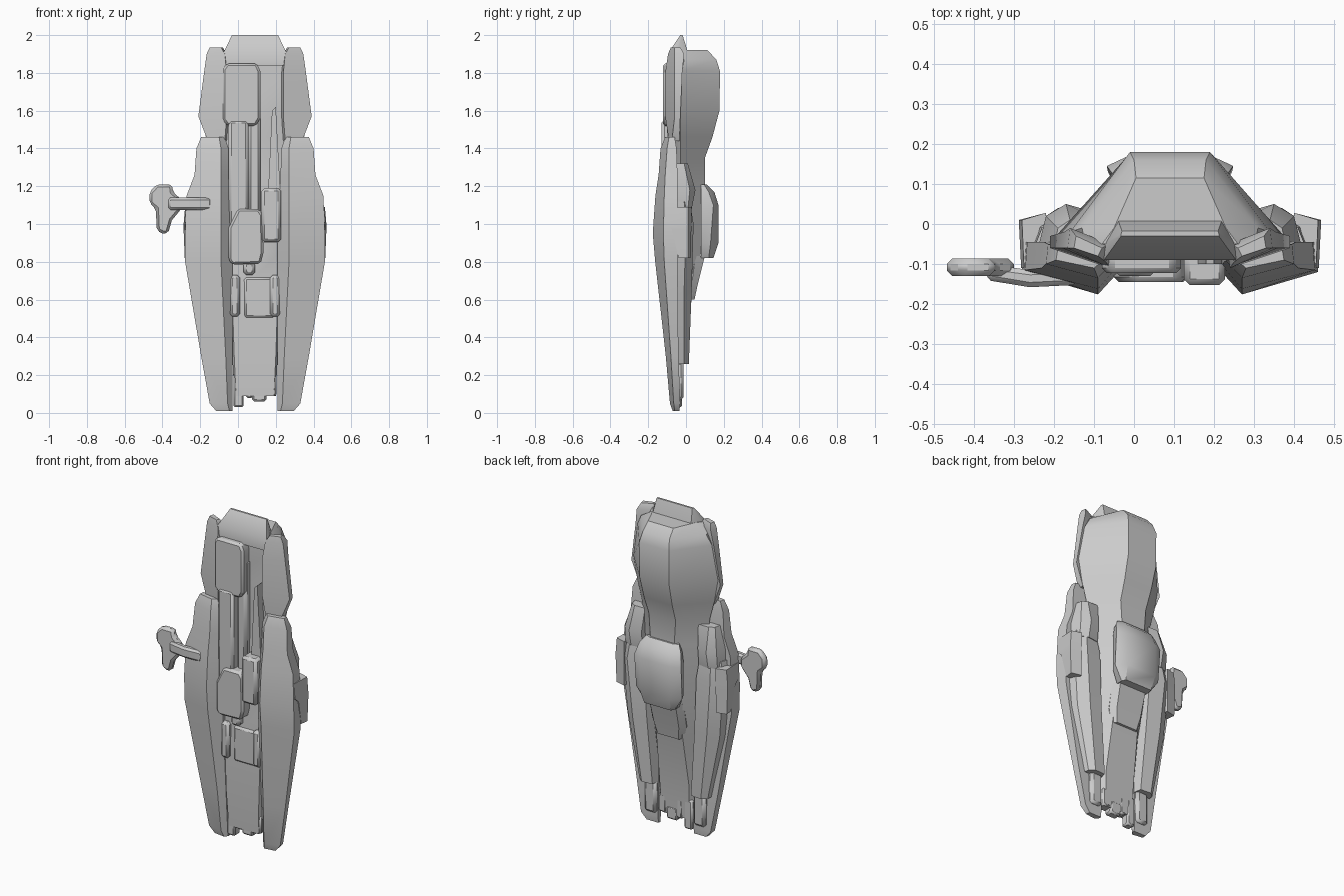
import bpy, bmesh

CX = 0.09  # ship axis; the side boom offsets the hull from x = 0


def finish(name, bm, x=0.0, mirror=False, bevel=0.0):
    bmesh.ops.recalc_face_normals(bm, faces=bm.faces)
    me = bpy.data.meshes.new(name)
    bm.to_mesh(me)
    bm.free()
    ob = bpy.data.objects.new(name, me)
    bpy.context.collection.objects.link(ob)
    ob.location.x = x
    if bevel:
        b = ob.modifiers.new("bevel", 'BEVEL')
        b.width = bevel
        b.segments = 1
        b.limit_method = 'ANGLE'
        b.angle_limit = 0.6
    if mirror:
        ob.modifiers.new("mirror", 'MIRROR')
    bpy.ops.object.select_all(action='DESELECT')
    ob.select_set(True)
    bpy.context.view_layer.objects.active = ob
    bpy.ops.object.shade_smooth_by_angle(angle=0.6)
    return ob


def loft(name, sections, **kw):
    """Skin closed (x, y) outlines stacked at heights z."""
    bm = bmesh.new()
    rings = [[bm.verts.new((x, y, z)) for x, y in pts] for z, pts in sections]
    for a, b in zip(rings, rings[1:]):
        for i in range(len(a)):
            j = (i + 1) % len(a)
            bm.faces.new((a[i], a[j], b[j], b[i]))
    bm.faces.new(rings[0])
    bm.faces.new(rings[-1])
    return finish(name, bm, **kw)


def plate(name, outline, y0, y1, **kw):
    """Extrude an (x, z) outline from y0 to y1."""
    bm = bmesh.new()
    f = bm.faces.new([bm.verts.new((x, y0, z)) for x, z in outline])
    r = bmesh.ops.extrude_face_region(bm, geom=[f])
    for v in r["geom"]:
        if isinstance(v, bmesh.types.BMVert):
            v.co.y = y1
    return finish(name, bm, **kw)


def box(name, x0, x1, y0, y1, z0, z1, bevel=0.015, **kw):
    return plate(name, [(x0, z0), (x1, z0), (x1, z1), (x0, z1)], y0, y1, bevel=bevel, **kw)


def hexa(wf, yf, ws, ys, wb, yb):
    return [(-wf, yf), (wf, yf), (ws, ys), (wb, yb), (-wb, yb), (-ws, ys)]


# central hull with the big rear housing at the top
loft("hull", [
    (0.09, hexa(.10, -.075, .11, -.05, .09, -.025)),
    (0.30, hexa(.11, -.085, .12, -.05, .10, -.015)),
    (0.60, hexa(.12, -.085, .15, -.04, .09, .03)),
    (0.85, hexa(.13, -.08, .19, -.03, .09, .08)),
    (1.20, hexa(.15, -.06, .22, -.03, .08, .10)),
    (1.35, hexa(.17, -.055, .23, -.03, .09, .10)),
    (1.46, hexa(.20, -.055, .26, -.03, .095, .14)),
    (1.60, hexa(.23, -.055, .285, -.03, .10, .177)),
    (1.81, hexa(.23, -.055, .25, -.02, .10, .18)),
    (1.87, hexa(.21, -.055, .22, -.01, .09, .16)),
    (1.92, hexa(.17, -.05, .14, -.01, .085, .115))], x=CX)

# nose cap
loft("nose_cap", [
    (1.84, hexa(.17, -.09, .18, -.05, .13, .02)),
    (1.91, hexa(.165, -.09, .165, -.05, .13, .01)),
    (2.00, hexa(.122, -.03, .122, -.024, .12, -.018))], x=CX)

# upper angled side panels
loft("upper_side_panel", [
    (1.44, [(.15, -.06), (.16, -.09), (.25, -.075), (.25, -.035)]),
    (1.57, [(.14, -.05), (.15, -.11), (.30, -.06), (.30, -.03)]),
    (1.80, [(.14, -.05), (.15, -.11), (.27, -.06), (.265, -.02)]),
    (1.90, [(.15, -.05), (.16, -.095), (.256, -.06), (.25, -.01)]),
    (1.935, [(.17, -.06), (.18, -.08), (.24, -.06), (.235, -.03)])],
    x=CX, mirror=True)


def wing(xi, xr, yr, xo, yo, yb):
    return [(xi, yb), (xi, (yr + yb) / 2), (xr, yr), (xo, yo), (xo - .005, yb)]


# long lower wings
loft("long_wing", [
    (0.01, wing(.12, .135, -.07, .205, -.06, -.035)),
    (0.05, wing(.12, .145, -.085, .24, -.065, -.03)),
    (0.30, wing(.12, .155, -.107, .285, -.08, -.04)),
    (0.80, wing(.12, .18, -.163, .37, -.115, -.045)),
    (0.95, wing(.12, .18, -.176, .37, -.12, -.045)),
    (1.15, wing(.13, .18, -.162, .362, -.115, -.045)),
    (1.26, wing(.135, .18, -.145, .32, -.11, -.045)),
    (1.40, wing(.14, .18, -.135, .31, -.10, -.05)),
    (1.46, wing(.16, .19, -.11, .285, -.09, -.06))], x=CX, mirror=True)

# rear beams, tail plates, side pods and shoulders
loft("rear_beam", [
    (0.26, [(.12, -.05), (.235, -.05), (.23, -.01), (.20, .015), (.13, .01)]),
    (0.65, [(.13, -.06), (.33, -.06), (.31, -.01), (.25, .03), (.16, .02)]),
    (1.00, [(.15, -.06), (.355, -.06), (.34, 0), (.28, .04), (.18, .03)]),
    (1.12, [(.17, -.06), (.34, -.06), (.32, -.01), (.27, .02), (.19, .01)])],
    x=CX, mirror=True)
box("tail_plate", .125, .205, -.06, -.012, .07, .27, x=CX, mirror=True)
loft("side_pod", [
    (0.82, [(.30, -.04), (.365, -.04), (.372, .01), (.31, .025)]),
    (0.97, [(.30, -.075), (.372, -.075), (.378, .01), (.31, .028)]),
    (1.00, [(.30, -.11), (.372, -.11), (.378, .01), (.31, .028)]),
    (1.09, [(.30, -.11), (.365, -.11), (.37, .01), (.31, .028)])],
    x=CX, mirror=True)
loft("shoulder", [
    (1.08, [(.18, -.06), (.33, -.06), (.31, .01), (.26, .03), (.19, .02)]),
    (1.18, [(.18, -.06), (.33, -.06), (.31, .02), (.26, .05), (.19, .03)]),
    (1.32, [(.18, -.06), (.29, -.06), (.28, -.01), (.25, .01), (.18, .01)])],
    x=CX, mirror=True)

# rear pod and the smaller block beneath it
loft("rear_pod", [
    (0.82, hexa(.10, .08, .10, .12, .09, .145)),
    (0.90, hexa(.13, .08, .155, .13, .10, .172)),
    (1.10, hexa(.13, .08, .158, .145, .10, .172)),
    (1.17, hexa(.12, .08, .14, .12, .09, .15)),
    (1.21, hexa(.10, .08, .11, .095, .08, .11))], x=CX)
loft("lower_rear_block", [
    (0.60, hexa(.07, -.02, .09, .02, .07, .045)),
    (0.68, hexa(.09, -.02, .115, .03, .085, .062)),
    (0.83, hexa(.09, -.02, .11, .05, .09, .10))], x=CX)

# front gun: head, barrel, stock and tab
plate("gun_head", [(-.055, 1.52), (.095, 1.52), (.118, 1.56), (.118, 1.81),
                   (.10, 1.85), (-.06, 1.85), (-.08, 1.82), (-.08, 1.55)],
      -.122, -.05, bevel=.012)
box("gun_barrel", -.05, .055, -.13, -.05, .88, 1.55)
plate("gun_stock", [(-.05, .81), (-.03, .785), (.12, .79), (.135, .85),
                    (.13, 1.05), (.11, 1.08), (.0, 1.08), (-.05, .98)],
      -.145, -.05, bevel=.012)
box("gun_tab", .03, .09, -.12, -.05, .73, .80)
box("gun_rail", .055, .12, -.095, -.04, 1.05, 1.74)
plate("front_block", [(.13, .90), (.215, .90), (.228, .95), (.22, 1.25), (.20, 1.62),
                      (.18, 1.60), (.16, 1.18), (.13, 1.08)], -.10, -.04)
box("front_block_cover", .125, .228, -.153, -.05, .905, 1.19)

# lower front ribs and tail nozzles
box("front_rib", .08, .135, -.11, -.05, .51, .73, x=CX, mirror=True)
box("belly_plate", .03, .20, -.095, -.04, .5, .72)
for i, (x0, x1, z0, z1) in enumerate([(-.025, .03, .03, .21), (.04, .08, .08, .2),
                                      (.075, .15, .06, .14), (.15, .205, .09, .2)]):
    box(f"tail_nozzle_{i + 1}", x0, x1, -.075, -.02, z0, z1, bevel=.01)

# side boom with its claw
loft_arm = [(-.37, -.10, -.14), (-.26, -.115, -.158), (-.14, -.11, -.152)]
bm = bmesh.new()
rings = [[bm.verts.new((x, y, z)) for y, z in ((a, 1.075), (b, 1.075), (b, 1.14), (a, 1.14))]
         for x, a, b in loft_arm]
for a, b in zip(rings, rings[1:]):
    for i in range(4):
        bm.faces.new((a[i], a[i - 1], b[i - 1], b[i]))
bm.faces.new(rings[0])
bm.faces.new(rings[-1])
finish("side_boom", bm, bevel=.012)
plate("boom_claw", [(-.43, .965), (-.40, .95), (-.37, .95), (-.35, 1.02), (-.30, 1.08),
                    (-.30, 1.13), (-.345, 1.17), (-.35, 1.21), (-.43, 1.21),
                    (-.468, 1.17), (-.468, 1.11), (-.435, 1.08)],
      -.13, -.086, bevel=.014)
